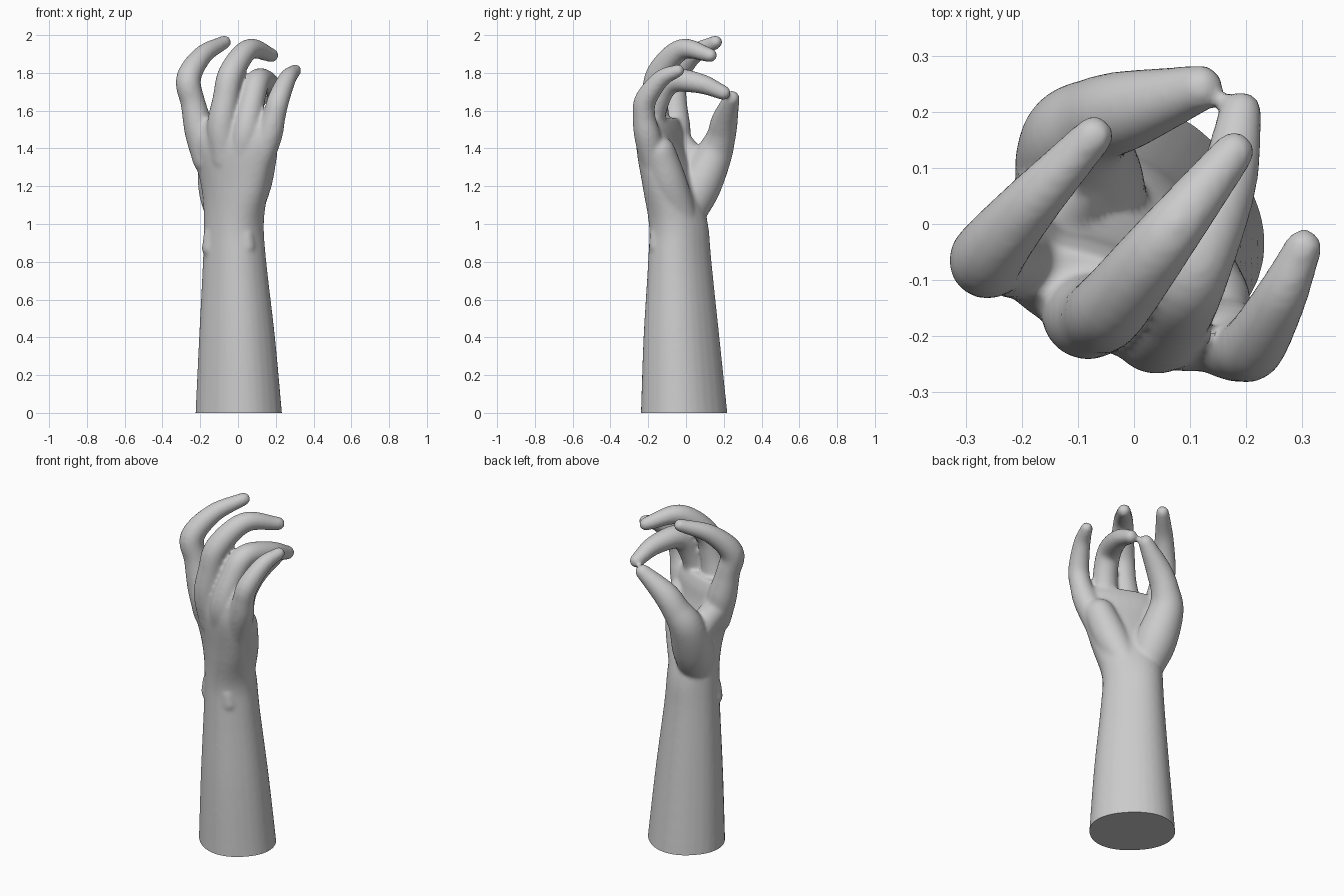
import bpy, bmesh, math
from mathutils import Vector

if "Cube" in bpy.data.objects:
    bpy.data.objects.remove(bpy.data.objects["Cube"])

bm = bmesh.new()
SIDES = 24


def skin(rings):
    """Bridge a list of vertex-position rings into a closed solid."""
    loops = [[bm.verts.new(p) for p in ring] for ring in rings]
    n = len(loops[0])
    for a, b in zip(loops, loops[1:]):
        for i in range(n):
            j = (i + 1) % n
            bm.faces.new((a[i], a[j], b[j], b[i]))
    bm.faces.new(loops[0][::-1])
    bm.faces.new(loops[-1])


def spline(points, steps):
    """Catmull-Rom interpolation of equal-length tuples."""
    p = [Vector(q) for q in points]
    p = [p[0] * 2 - p[1]] + p + [p[-1] * 2 - p[-2]]
    out = []
    for i in range(1, len(p) - 2):
        a, b, c, d = p[i - 1:i + 3]
        for s in range(steps):
            t = s / steps
            out.append(0.5 * (b * 2 + (c - a) * t + (a * 2 - b * 5 + c * 4 - d) * t * t
                              + (b * 3 - a - c * 3 + d) * t ** 3))
    return out + [p[-2]]


def digit(points):
    """Round-ended tapered tube through (x, y, z, radius) points."""
    pts = spline(points, 6)
    pos = [q.to_3d() for q in pts]
    rad = [q[3] for q in pts]
    start = (pos[1] - pos[0]).normalized()
    end = (pos[-1] - pos[-2]).normalized()
    caps = [math.radians(a) for a in (82, 60, 40, 20)]
    head = [(pos[0] - start * rad[0] * math.sin(a), rad[0] * math.cos(a), start) for a in caps]
    tail = [(pos[-1] + end * rad[-1] * math.sin(a), rad[-1] * math.cos(a), end) for a in caps[::-1]]
    body = []
    for i in range(len(pos)):
        d = pos[min(i + 1, len(pos) - 1)] - pos[max(i - 1, 0)]
        body.append((pos[i], rad[i], d.normalized()))
    side = start.orthogonal().normalized()
    rings = []
    for c, r, d in head + body + tail:
        side = (side - d * side.dot(d)).normalized()
        up = d.cross(side)
        rings.append([c + (side * math.cos(t) + up * math.sin(t)) * r
                      for t in (2 * math.pi * k / SIDES for k in range(SIDES))])
    skin(rings)


def loft(sections):
    """Vertical body from (z, cx, cy, half length, half depth, angle) ellipses."""
    rings = []
    for z, cx, cy, a, b, deg in (tuple(s) for s in
                                 map(lambda v: [v[i] for i in range(6)], spline(sections, 5))):
        ca, sa = math.cos(math.radians(deg)), math.sin(math.radians(deg))
        ring = []
        for k in range(32):
            t = 2 * math.pi * k / 32
            u, v = math.cos(t), math.sin(t)
            u = math.copysign(abs(u) ** 0.9, u) * a
            v = math.copysign(abs(v) ** 0.9, v) * b
            ring.append((cx + u * ca - v * sa, cy + u * sa + v * ca, z))
        rings.append(ring)
    skin(rings)


# Forearm, wrist and palm
loft([
    (-0.10, 0.007, -0.008, 0.240, 0.214, -45),
    (0.00, 0.004, -0.010, 0.234, 0.208, -45),
    (0.40, -0.005, -0.024, 0.206, 0.182, -45),
    (0.80, -0.018, -0.033, 0.174, 0.150, -45),
    (1.00, -0.022, -0.040, 0.166, 0.138, -42),
    (1.20, -0.016, -0.085, 0.192, 0.118, -30),
    (1.40, -0.030, -0.130, 0.232, 0.098, -23),
    (1.50, -0.028, -0.135, 0.232, 0.082, -22),
    (1.56, -0.028, -0.135, 0.200, 0.060, -22),
])

# Wrist bones
digit([(0.045, -0.145, 0.88, 0.05), (0.04, -0.148, 0.94, 0.045)])
digit([(-0.142, -0.06, 0.87, 0.05), (-0.138, -0.06, 0.94, 0.045)])

# Fingers: index, middle, ring, little
digit([(-0.165, -0.06, 1.34, 0.075), (-0.203, -0.055, 1.49, 0.080), (-0.238, -0.060, 1.64, 0.066),
       (-0.262, -0.060, 1.77, 0.066), (-0.185, 0.035, 1.895, 0.052), (-0.072, 0.157, 1.963, 0.036)])
digit([(-0.07, -0.13, 1.34, 0.080), (-0.085, -0.160, 1.51, 0.080), (-0.065, -0.165, 1.66, 0.070),
       (-0.035, -0.140, 1.80, 0.068), (0.060, -0.020, 1.925, 0.056), (0.178, 0.128, 1.893, 0.037)])
digit([(0.02, -0.16, 1.34, 0.080), (0.042, -0.190, 1.49, 0.078), (0.072, -0.160, 1.64, 0.068),
       (0.105, -0.085, 1.755, 0.066), (0.165, 0.070, 1.745, 0.054), (0.190, 0.198, 1.695, 0.039)])
digit([(0.11, -0.17, 1.32, 0.070), (0.165, -0.205, 1.47, 0.070), (0.192, -0.222, 1.57, 0.060),
       (0.215, -0.213, 1.66, 0.058), (0.262, -0.130, 1.77, 0.047), (0.302, -0.042, 1.812, 0.034)])

# Thumb with its fleshy base
digit([(-0.07, -0.01, 1.03, 0.095), (-0.095, 0.065, 1.19, 0.115), (-0.105, 0.145, 1.36, 0.098),
       (-0.065, 0.185, 1.46, 0.078), (-0.005, 0.205, 1.55, 0.070), (0.118, 0.242, 1.665, 0.042)])
# Web between thumb and index, and heel of the palm
digit([(-0.12, 0.07, 1.30, 0.085), (-0.155, 0.01, 1.37, 0.075), (-0.19, -0.05, 1.44, 0.075)])
digit([(0.035, -0.03, 1.05, 0.085), (0.085, -0.09, 1.22, 0.095), (0.125, -0.14, 1.38, 0.085)])

# Fuse everything into one smooth skin
bmesh.ops.recalc_face_normals(bm, faces=bm.faces)
src = bpy.data.meshes.new("hand_source")
bm.to_mesh(src)
bm.free()
hand = bpy.data.objects.new("hand_and_forearm", src)
bpy.context.collection.objects.link(hand)
rm = hand.modifiers.new("fuse", 'REMESH')
rm.mode = 'VOXEL'
rm.voxel_size = 0.01
sm = hand.modifiers.new("soften", 'SMOOTH')
sm.factor = 0.5
sm.iterations = 10
deps = bpy.context.evaluated_depsgraph_get()
mesh = bpy.data.meshes.new_from_object(hand.evaluated_get(deps))
hand.modifiers.clear()
hand.data = mesh

# Flat cut at the bottom of the forearm
bm = bmesh.new()
bm.from_mesh(mesh)
cut = bmesh.ops.bisect_plane(bm, geom=bm.verts[:] + bm.edges[:] + bm.faces[:],
                             plane_co=(0, 0, 0), plane_no=(0, 0, -1), clear_outer=True)
rim = [e for e in cut["geom_cut"] if isinstance(e, bmesh.types.BMEdge) and e.is_boundary]
bmesh.ops.contextual_create(bm, geom=rim)
bmesh.ops.recalc_face_normals(bm, faces=bm.faces)
bm.to_mesh(mesh)
bm.free()

bpy.context.view_layer.objects.active = hand
hand.select_set(True)
bpy.ops.object.shade_smooth_by_angle(angle=math.radians(40))
